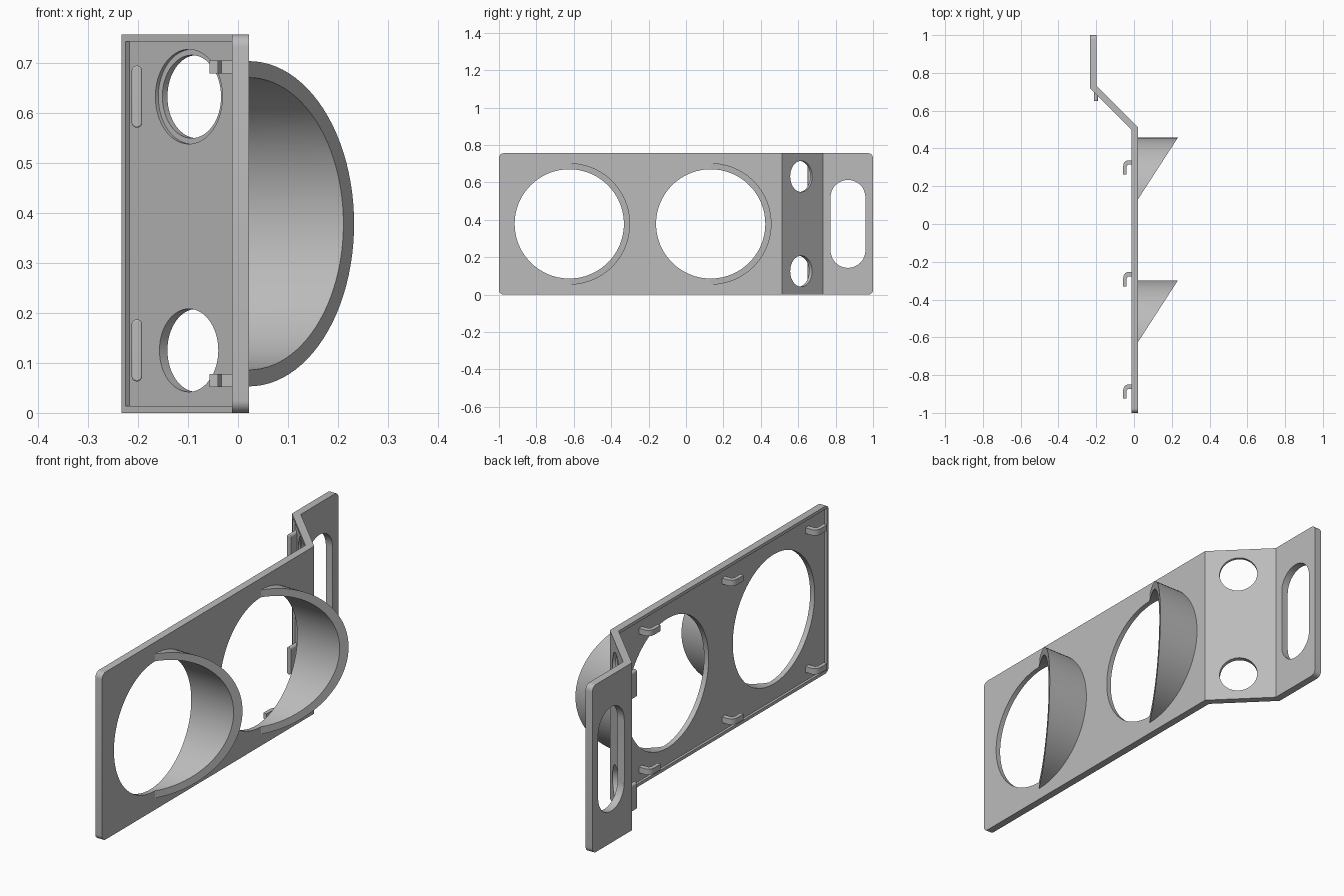
import bpy, bmesh
from math import sin, cos, pi, radians
from mathutils import Vector

cube = bpy.data.objects.get("Cube")
if cube:
    bpy.data.objects.remove(cube, do_unlink=True)

grey = bpy.data.materials.new("plain grey")
grey.use_nodes = True
grey.diffuse_color = (0.5, 0.5, 0.5, 1)
grey.node_tree.nodes["Principled BSDF"].inputs["Base Color"].default_value = (0.5, 0.5, 0.5, 1)

MID = 0.378          # half of the plate height
HEIGHT = 2 * MID
FACE = 0.022         # outer face of the plate


def prism(name, points, offset, tweak=None):
    """Extrude a closed outline of 3D points along an offset."""
    bm = bmesh.new()
    face = bm.faces.new([bm.verts.new(p) for p in points])
    top = bmesh.ops.extrude_face_region(bm, geom=[face])["geom"]
    for v in top:
        if isinstance(v, bmesh.types.BMVert):
            v.co += Vector(offset)
            if tweak:
                tweak(v)
    bmesh.ops.recalc_face_normals(bm, faces=bm.faces[:])
    mesh = bpy.data.meshes.new(name)
    bm.to_mesh(mesh)
    bm.free()
    mesh.materials.append(grey)
    obj = bpy.data.objects.new(name, mesh)
    bpy.context.collection.objects.link(obj)
    return obj


def arc(r, start, end, n=48):
    return [(r * cos(start + (end - start) * i / n), r * sin(start + (end - start) * i / n))
            for i in range(n + 1)]


def stadium(r, half):
    """Upright rounded slot outline."""
    return ([(a, b + half - r) for a, b in arc(r, 0, pi, 24)] +
            [(a, b - half + r) for a, b in arc(r, pi, 2 * pi, 24)])


def activate(obj):
    bpy.ops.object.select_all(action='DESELECT')
    obj.select_set(True)
    bpy.context.view_layer.objects.active = obj


def smooth(obj):
    activate(obj)
    bpy.ops.object.shade_smooth_by_angle(angle=radians(30))


def cut(obj, cutter):
    mod = obj.modifiers.new("cut", 'BOOLEAN')
    mod.operation, mod.solver, mod.object = 'DIFFERENCE', 'EXACT', cutter
    activate(obj)
    bpy.ops.object.modifier_apply(modifier=mod.name)
    bpy.data.objects.remove(cutter, do_unlink=True)


# Bent plate with rounded end corners
outline = [(FACE, -1), (FACE, 0.512), (-0.199, 0.732), (-0.199, 1),
           (-0.233, 1), (-0.233, 0.718), (-0.012, 0.498), (-0.012, -1)]
plate = prism("bent_plate", [(x, y, 0) for x, y in outline], (0, 0, HEIGHT))
bm = bmesh.new()
bm.from_mesh(plate.data)
corners = [e for e in bm.edges if all(abs(v.co.y) > 0.99 for v in e.verts)
           and abs(e.verts[0].co.z - e.verts[1].co.z) < 0.01]
bmesh.ops.bevel(bm, geom=corners, offset=0.025, segments=6, profile=0.5, affect='EDGES')
bm.to_mesh(plate.data)
bm.free()

# Shallow recess behind the plate, leaving a narrow lip
recess = [(-0.001, -0.987), (-0.001, 0.503), (-0.217, 0.718),
          (-0.24, 0.695), (-0.03, 0.49), (-0.03, -0.987)]
cut(plate, prism("recess_cutter", [(x, y, 0.014) for x, y in recess], (0, 0, HEIGHT - 0.028)))

# Two large round openings, each with a slanted half-round hood
INNER, OUTER = 0.292, 0.325
for label, cy in (("front", -0.624), ("rear", 0.132)):
    ring = arc(INNER, 0, 2 * pi, 96)[:-1]
    cut(plate, prism("opening_cutter", [(-0.1, cy + a, MID + b) for a, b in ring], (0.2, 0, 0)))

    def slant(v, cy=cy):
        v.co.x = FACE + (v.co.y - cy) * 0.21 / OUTER

    half = arc(OUTER, -pi / 2, pi / 2) + arc(INNER, pi / 2, -pi / 2)
    hood = prism(label + "_hood", [(0.012, cy + a, MID + b) for a, b in half], (0.1, 0, 0), slant)
    smooth(hood)

# Long slot in the end flange
cut(plate, prism("slot_cutter", [(-0.3, 0.866 + a, MID + b) for a, b in stadium(0.093, 0.235)],
                 (0.2, 0, 0)))


# Round holes square to the sloping part
def slope_hole(radius, z, start, length):
    d = Vector((1, 1, 0)).normalized()
    side = Vector((-1, 1, 0)).normalized()
    centre = Vector((-0.0925, 0.6055, z)) + d * start
    points = [centre + side * a + Vector((0, 0, b)) for a, b in arc(radius, 0, 2 * pi, 64)[:-1]]
    cut(plate, prism("hole_cutter", points, d * length))


for z in (0.125, 0.632):
    slope_hole(0.083, z, -0.1, 0.2)
slope_hole(0.0945, 0.632, -0.1, 0.1)
smooth(plate)

# Cable hooks in pairs along the back of the plate
hook = [(0.005, 0), (-0.035, 0), (-0.047, -0.006), (-0.054, -0.016), (-0.057, -0.03),
        (-0.057, -0.075), (-0.04, -0.075), (-0.04, -0.035), (-0.033, -0.023), (0.005, -0.023)]
for i, y in enumerate((-0.85, -0.255, 0.337)):
    for side, z in (("lower", 0.052), ("upper", HEIGHT - 0.078)):
        smooth(prism(f"{side}_hook_{i + 1}", [(a, y + b, z) for a, b in hook], (0, 0, 0.026)))

# Rounded pegs beside the flange fold
for side, z in (("lower", 0.125), ("upper", 0.632)):
    peg = prism(side + "_peg", [(-0.202 + a, 0.715, z + b) for a, b in stadium(0.0105, 0.062)],
                (0, -0.065, 0))
    bevel = peg.modifiers.new("soft edge", 'BEVEL')
    bevel.width, bevel.segments, bevel.limit_method = 0.003, 2, 'ANGLE'
    bevel.angle_limit = radians(40)
    smooth(peg)
